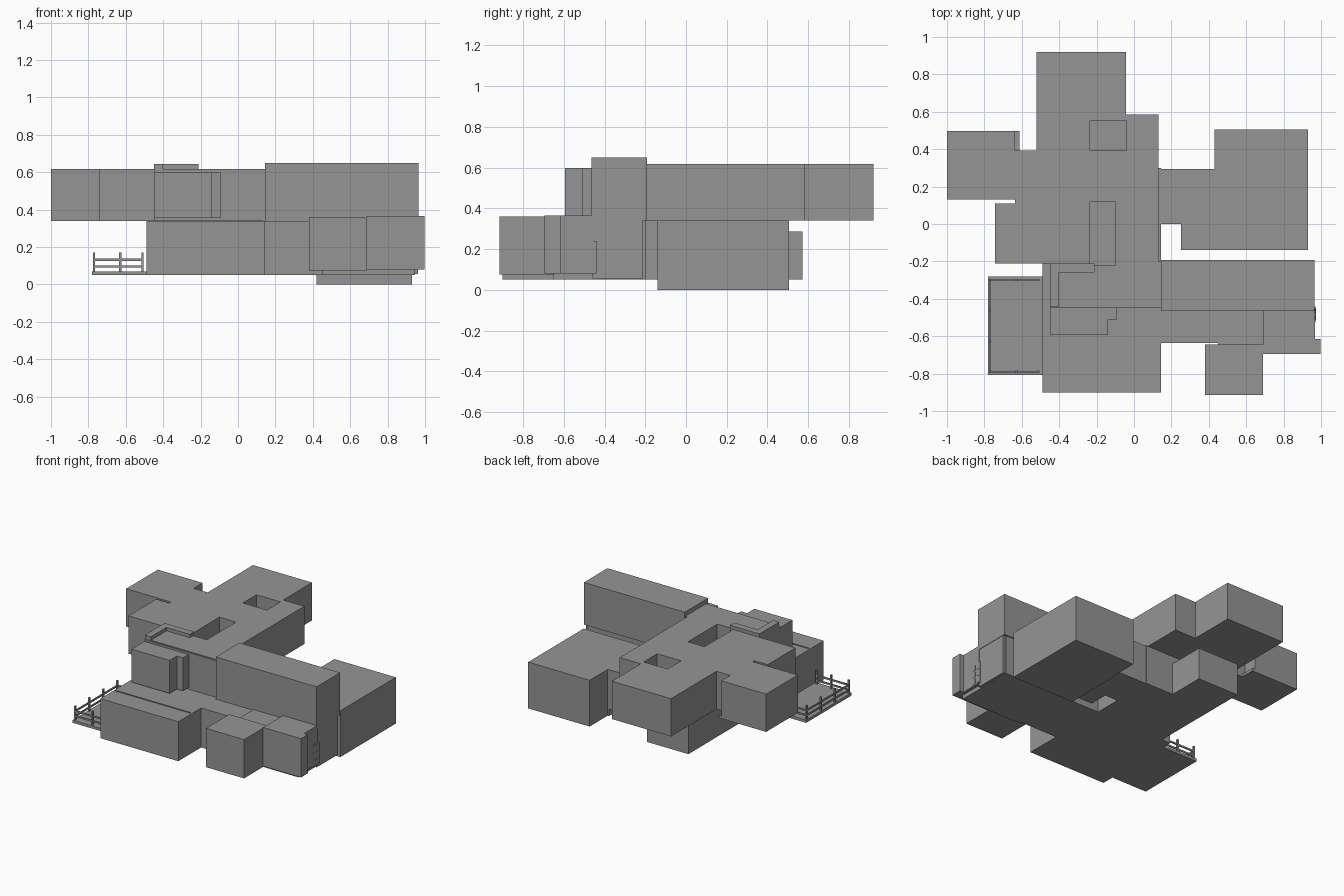
import bpy, bmesh

# Dark grey used on every wall and roof
grey = bpy.data.materials.new("dark_grey")
grey.diffuse_color = (.3, .3, .3, 1)


def prism(name, pts, z0, z1):
    """Extrude a plan outline from z0 up to z1."""
    bm = bmesh.new()
    face = bm.faces.new([bm.verts.new((x, y, z0)) for x, y in pts])
    out = bmesh.ops.extrude_face_region(bm, geom=[face])
    for v in out["geom"]:
        if isinstance(v, bmesh.types.BMVert):
            v.co.z = z1
    bmesh.ops.recalc_face_normals(bm, faces=bm.faces)
    me = bpy.data.meshes.new(name)
    bm.to_mesh(me)
    bm.free()
    me.materials.append(grey)
    ob = bpy.data.objects.new(name, me)
    bpy.context.collection.objects.link(ob)
    return ob


def box(name, x0, x1, y0, y1, z0, z1):
    return prism(name, [(x0, y0), (x1, y0), (x1, y1), (x0, y1)], z0, z1)


# Ground floor: front wing, core and narrower back room
prism("ground_floor", [(-.49, -.90), (.145, -.90), (.145, -.635), (.945, -.635),
                       (.945, -.20), (.145, -.20), (.145, .30), (-.085, .30),
                       (-.42, .30), (-.42, -.21), (-.49, -.21)], .05, .34)
box("back_room", -.42, -.085, .29, .572, .05, .285)
box("front_roof_curb", -.48, .13, -.745, -.738, .335, .345)

# Front right rooms
box("front_bay", .38, .69, -.915, -.645, .075, .36)
box("bay_link", .45, .69, -.65, -.46, .075, .345)
prism("entry_room", [(.69, -.694), (.998, -.694), (.998, -.615), (.968, -.615),
                     (.968, -.455), (.69, -.455)], .08, .365)
box("right_lower_wall", .60, .962, -.46, -.21, .055, .345)
box("bay_foundation", .45, .945, -.65, -.60, .05, .08)

# Side door with raised panels
box("side_door", .965, .970, -.525, -.44, .08, .24)
for i in range(2):
    for j in range(3):
        y, z = -.517 + i * .037, .09 + j * .05
        box("door_panel", .969, .972, y, y + .03, z, z + .038)

# Garage block and its link to the house
prism("garage", [(.42, -.14), (.93, -.14), (.93, .505), (.43, .505), (.43, .295),
                 (.42, .295)], 0, .34)
prism("garage_link", [(.14, 0), (.25, 0), (.25, -.14), (.425, -.14), (.425, .295),
                      (.14, .295)], .05, .34)

# Upper floor with overhanging wings
upper = prism("upper_floor", [
    (-.45, -.44), (.145, -.44), (.145, -.20), (.13, -.20), (.13, .585), (-.042, .585),
    (-.042, .92), (-.522, .92), (-.522, .393), (-.635, .393), (-.635, .497), (-1, .497),
    (-1, .13), (-.635, .13), (-.635, .11), (-.742, .11), (-.742, -.212), (-.45, -.212)],
    .34, .618)
box("wing_ledge", -.637, -.613, .393, .497, .34, .36)

# Open light wells sunk in the upper roof
wells = [("well_front", -.235, -.10, -.22, .12), ("well_back", -.235, -.04, .393, .55)]
for name, x0, x1, y0, y1 in wells:
    cutter = box(name + "_cutter", x0, x1, y0, y1, .36, .8)
    cutter.hide_render = True
    cutter.hide_set(True)
    mod = upper.modifiers.new(name, "BOOLEAN")
    mod.operation = "DIFFERENCE"
    mod.solver = "EXACT"
    mod.object = cutter

# Tall right upper block
box("right_upper_block", .145, .965, -.465, -.192, .34, .65)

# Front upper bay and its roof parapet
prism("upper_front_bay", [(-.45, -.594), (-.14, -.594), (-.14, -.51), (-.09, -.51),
                          (-.09, -.43), (-.45, -.43)], .355, .598)
prism("roof_parapet", [(-.45, -.44), (-.40, -.44), (-.40, -.26), (-.21, -.26),
                       (-.21, -.21), (-.45, -.21)], .60, .643)
box("front_gutter", -.45, .145, -.446, -.436, .598, .612)

# Deck with posts and rails
box("deck", -.78, -.485, -.808, -.282, .05, .07)


def post(x, y):
    box("deck_post", x - .006, x + .006, y - .006, y + .006, .065, .17)


for y in (-.30, -.79):
    for x in (-.77, -.63, -.51):
        post(x, y)
    for z in (.096, .132):
        box("deck_rail", -.77, -.505, y - .004, y + .004, z - .006, z + .006)
for y in (-.463, -.627):
    post(-.77, y)
for z in (.096, .132):
    box("deck_rail_side", -.774, -.766, -.79, -.30, z - .006, z + .006)
